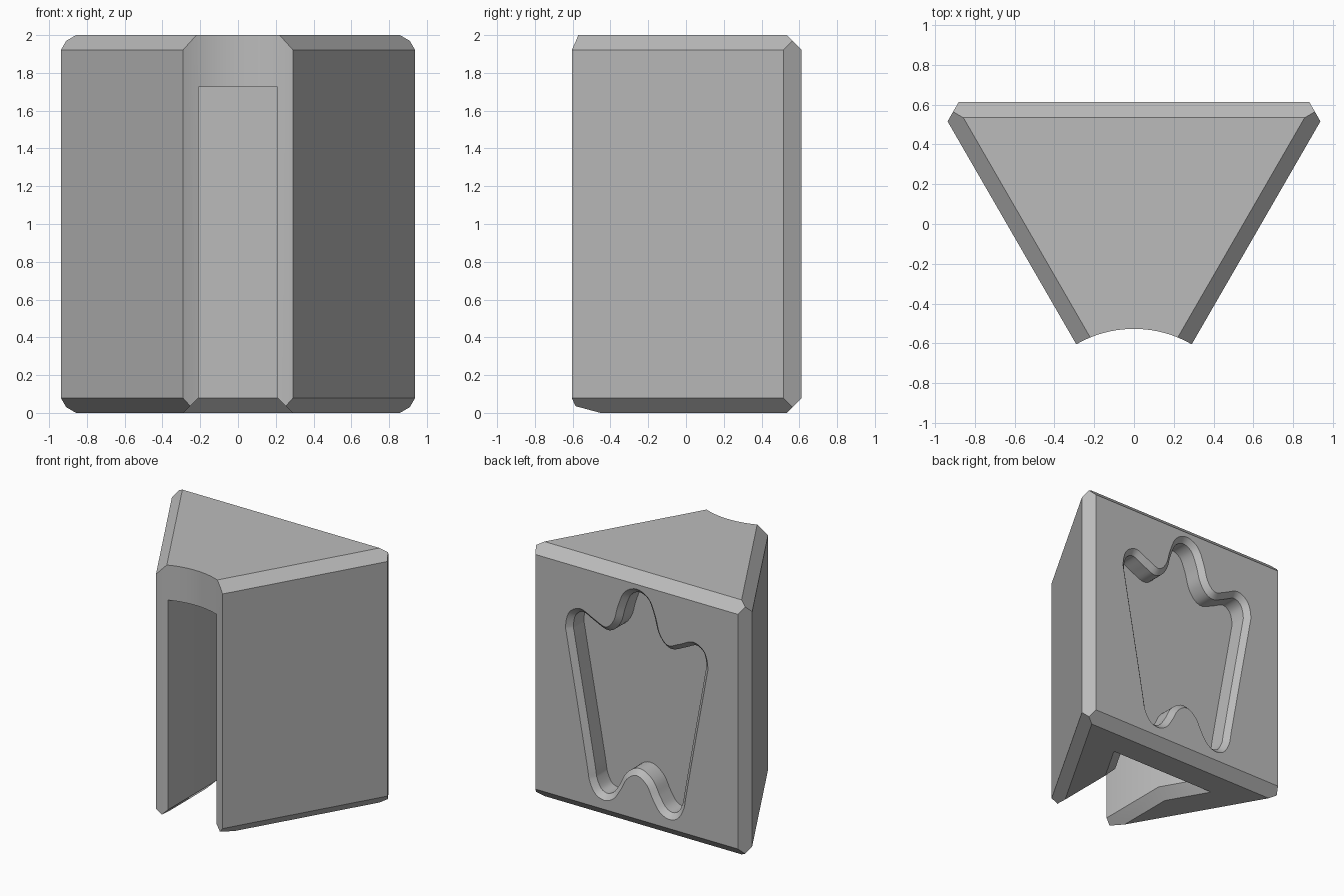
import bpy, bmesh, math
from mathutils import Vector

if "Cube" in bpy.data.objects:
    bpy.data.objects.remove(bpy.data.objects["Cube"])

CH = 0.078          # edge chamfer
APEX = -1.107       # y where the two slanted sides would meet
BACK = 0.612
TAN = math.tan(math.radians(30))


def offset(loop, d):
    """Move a closed counter-clockwise loop outward by d with mitred corners."""
    out = []
    for i, p in enumerate(loop):
        a = (p - loop[i - 1]).normalized()
        b = (loop[(i + 1) % len(loop)] - p).normalized()
        na, nb = Vector((a.y, -a.x)), Vector((b.y, -b.x))
        out.append(p + (na + nb) * (d / (1 + na.dot(nb))))
    return out


def mirrored(half):
    """Close a right-hand half outline, listed upward, into a full loop."""
    pts = [Vector(p) for p in half]
    return pts + [Vector((-p.x, p.y)) for p in reversed(pts) if p.x > 1e-6]


def loft(name, rings, place):
    """Bridge stacked loops into a closed solid; place maps (p, level) to 3D."""
    bm = bmesh.new()
    rows = [[bm.verts.new(place(p, level)) for p in loop] for loop, level in rings]
    n = len(rows[0])
    for lo, hi in zip(rows, rows[1:]):
        for i in range(n):
            j = (i + 1) % n
            bm.faces.new((lo[i], lo[j], hi[j], hi[i]))
    bm.faces.new(rows[0])
    bm.faces.new(rows[-1])
    bmesh.ops.recalc_face_normals(bm, faces=bm.faces)
    mesh = bpy.data.meshes.new(name)
    bm.to_mesh(mesh)
    bm.free()
    obj = bpy.data.objects.new(name, mesh)
    bpy.context.collection.objects.link(obj)
    return obj


def smooth_loop(pts, steps=5):
    """Catmull-Rom curve through a closed loop of points."""
    out, n = [], len(pts)
    for i in range(n):
        a, b, c, d = (pts[(i + k) % n] for k in (-1, 0, 1, 2))
        for s in range(steps):
            t = s / steps
            out.append(0.5 * (2 * b + (c - a) * t + (2 * a - 5 * b + 4 * c - d) * t ** 2
                              + (3 * b - a - 3 * c + d) * t ** 3))
    return out


def upright(p, z):
    return (p.x, p.y, z)


def on_back(p, y):
    return (p.x, y, p.y)


# Wedge block with chamfered top and bottom rims
plan = mirrored([((-0.75 - APEX) * TAN, -0.75), ((BACK - APEX) * TAN, BACK)])
rim = offset(plan, -CH)
block = loft("wedge_block", [(rim, 0), (plan, CH), (plan, 2 - CH), (rim, 2)], upright)

# Bevelled upright corners at the back
bm = bmesh.new()
bm.from_mesh(block.data)
for side in (-1, 1):
    res = bmesh.ops.bisect_plane(
        bm, geom=bm.verts[:] + bm.edges[:] + bm.faces[:],
        plane_co=(side * 0.911, 0.561, 0),
        plane_no=(side * math.cos(math.radians(30)), 0.5, 0), clear_outer=True)
    edges = [e for e in res["geom_cut"] if isinstance(e, bmesh.types.BMEdge)]
    bmesh.ops.holes_fill(bm, edges=edges, sides=0)
bmesh.ops.recalc_face_normals(bm, faces=bm.faces)
bm.to_mesh(block.data)
bm.free()

# Concave round front
bpy.ops.mesh.primitive_cylinder_add(vertices=120, radius=0.58, depth=3, location=(0, APEX, 1))
round_cutter = bpy.context.object
round_cutter.name = "front_round_cutter"

# Flared slot, open at the front and the chamfered underside
slot = mirrored([(0.21, -1), (0.21, 0.033), (0.335, 0.25)])
slot_cutter = loft("slot_cutter", [(offset(slot, CH + 0.02), -0.02), (slot, CH),
                                   (slot, 1.725)], upright)

# Curvy recess in the back, with a bevelled lip
recess = smooth_loop(mirrored([
    (0, 0.42), (0.085, 0.37), (0.14, 0.27), (0.2, 0.185), (0.28, 0.15), (0.36, 0.18),
    (0.41, 0.27), (0.43, 0.38), (0.515, 0.85), (0.603, 1.33), (0.618, 1.44),
    (0.585, 1.55), (0.49, 1.6), (0.37, 1.55), (0.27, 1.515), (0.2, 1.585),
    (0.163, 1.71), (0.105, 1.835), (0, 1.885)]))
lip = 0.04
inner = offset(recess, -lip)
recess_cutter = loft("recess_cutter", [(offset(recess, 0.01), BACK + 0.01),
                                       (inner, BACK - lip), (inner, BACK - 0.17)], on_back)

# Cut the block and drop the cutters
bpy.context.view_layer.objects.active = block
for cutter in (round_cutter, slot_cutter, recess_cutter):
    cutter.hide_render = True
    mod = block.modifiers.new(cutter.name, "BOOLEAN")
    mod.operation, mod.solver, mod.object = "DIFFERENCE", "EXACT", cutter
    bpy.ops.object.modifier_apply(modifier=mod.name)
    bpy.data.objects.remove(cutter)

# Single plain grey
grey = bpy.data.materials.new("plain_grey")
grey.use_nodes = True
colour = (0.5, 0.5, 0.5, 1)
grey.diffuse_color = colour
grey.node_tree.nodes["Principled BSDF"].inputs["Base Color"].default_value = colour
block.data.materials.clear()
block.data.materials.append(grey)

bpy.ops.object.select_all(action="DESELECT")
block.select_set(True)
bpy.ops.object.shade_smooth_by_angle(angle=math.radians(30))
